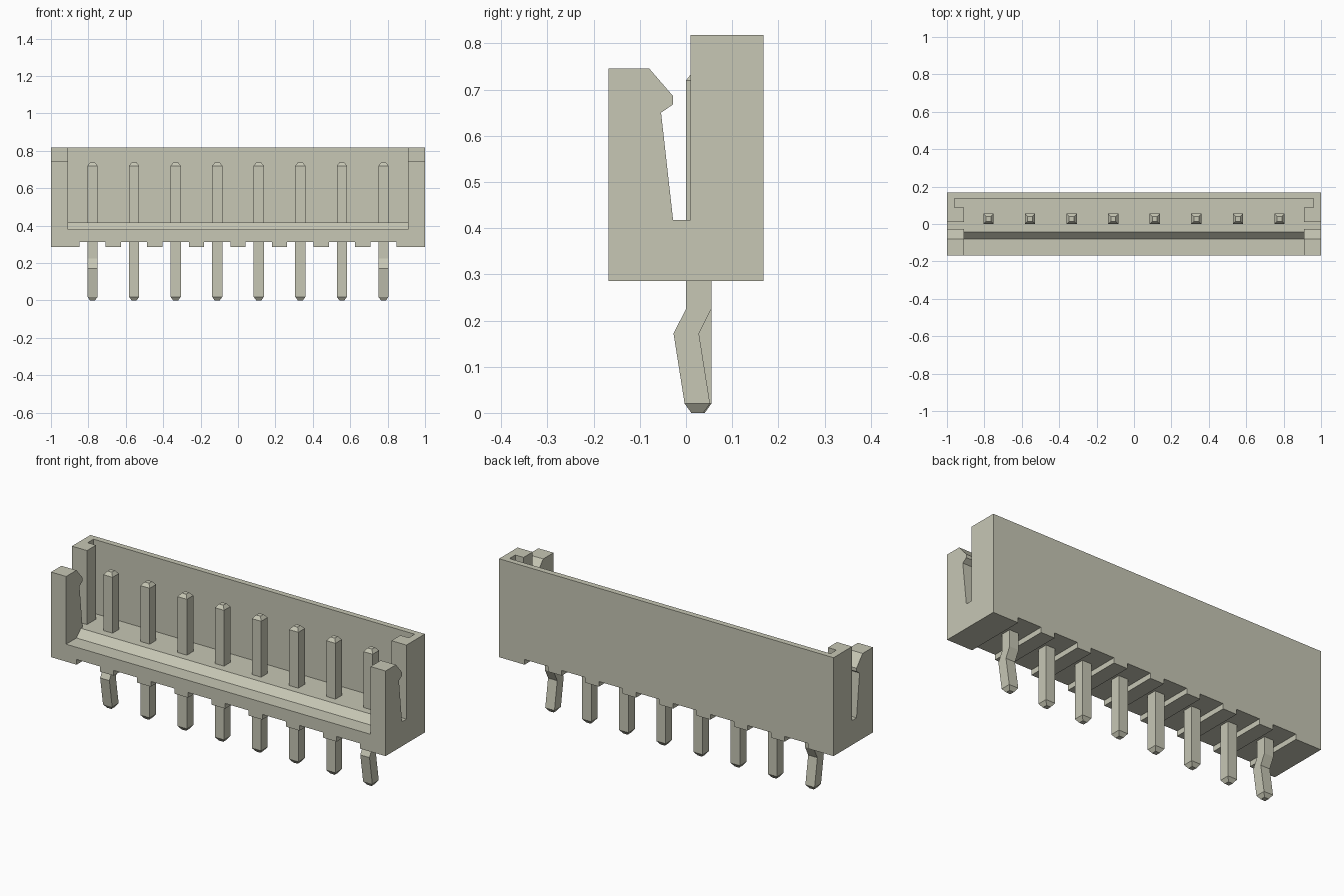
import bpy, bmesh

cube = bpy.data.objects.get("Cube")
if cube:
    bpy.data.objects.remove(cube, do_unlink=True)


def material(name, rgb):
    m = bpy.data.materials.new(name)
    m.use_nodes = True
    m.diffuse_color = (*rgb, 1)
    m.node_tree.nodes["Principled BSDF"].inputs["Base Color"].default_value = (*rgb, 1)
    return m


beige = material("warm grey", (0.57, 0.57, 0.46))


def add_object(name, bm):
    bmesh.ops.recalc_face_normals(bm, faces=bm.faces)
    mesh = bpy.data.meshes.new(name)
    bm.to_mesh(mesh)
    bm.free()
    mesh.materials.append(beige)
    obj = bpy.data.objects.new(name, mesh)
    bpy.context.collection.objects.link(obj)
    return obj


def extrude_x(name, profile, x0, x1):
    """Prism with a (y, z) profile running from x0 to x1."""
    bm = bmesh.new()
    face = bm.faces.new([bm.verts.new((x0, y, z)) for y, z in profile])
    out = bmesh.ops.extrude_face_region(bm, geom=[face])
    verts = [v for v in out["geom"] if isinstance(v, bmesh.types.BMVert)]
    bmesh.ops.translate(bm, verts=verts, vec=(x1 - x0, 0, 0))
    return add_object(name, bm)


def loft(name, rings):
    """Square bar through rings of (x centre, y centre, z, half width)."""
    bm = bmesh.new()
    loops = [[bm.verts.new((x + sx * r, y + sy * r, z))
              for sx, sy in ((-1, -1), (1, -1), (1, 1), (-1, 1))]
             for x, y, z, r in rings]
    for a, b in zip(loops, loops[1:]):
        for i in range(4):
            j = (i + 1) % 4
            bm.faces.new((a[i], a[j], b[j], b[i]))
    bm.faces.new(loops[0][::-1])
    bm.faces.new(loops[-1])
    return add_object(name, bm)


def box_profile(y0, y1, z0, z1):
    return [(y0, z0), (y1, z0), (y1, z1), (y0, z1)]


def cut(target, cutter):
    mod = target.modifiers.new(cutter.name, "BOOLEAN")
    mod.operation = "DIFFERENCE"
    mod.solver = "EXACT"
    mod.object = cutter
    cutter.hide_render = True
    cutter.hide_set(True)


W, D, BASE, FLOOR = 1.0, 0.168, 0.286, 0.418
PIN_R, PIN_Y, PITCH = 0.0275, 0.0275, 0.2222
pin_xs = [(i - 3.5) * PITCH for i in range(8)]

# Housing: side outline with hooked front posts and tall rear shell
housing = extrude_x("housing", [
    (-D, BASE), (D, BASE), (D, 0.818), (0.01, 0.818), (0.01, FLOOR),
    (-0.028, FLOOR), (-0.054, 0.65), (-0.028, 0.668), (-0.028, 0.686),
    (-0.08, 0.746), (-D, 0.746)], -W, W)

# Open cavity with a stepped, sloping front lip
cut(housing, extrude_x("cavity_cutter", [
    (-0.3, 0.38), (-0.08, 0.38), (-0.042, FLOOR), (0.137, FLOOR),
    (0.137, 1), (-0.3, 1)], -0.91, 0.91))

# Undercut corner pockets behind the side rails
cut(housing, extrude_x("pocket_cutter", box_profile(0.087, 0.137, FLOOR, 1), -0.96, 0.96))

# Shallow slots under the base, one per pin
for i, x in enumerate(pin_xs):
    cut(housing, extrude_x(f"slot_cutter_{i + 1}",
                           box_profile(-0.3, 0.3, 0.2, 0.314), x - 0.07, x + 0.07))

# Pins: tapered at both ends, the outer two kinked below the base
for i, x in enumerate(pin_xs):
    kink = []
    foot = PIN_Y
    if i in (0, len(pin_xs) - 1):
        foot = PIN_Y - 0.003
        kink = [(x, PIN_Y - 0.027, 0.172, PIN_R), (x, PIN_Y, 0.225, PIN_R)]
    loft(f"pin_{i + 1}", [(x, foot, 0, 0.013), (x, foot, 0.02, PIN_R)] + kink
         + [(x, PIN_Y, 0.72, PIN_R), (x, PIN_Y, 0.738, 0.013)])
